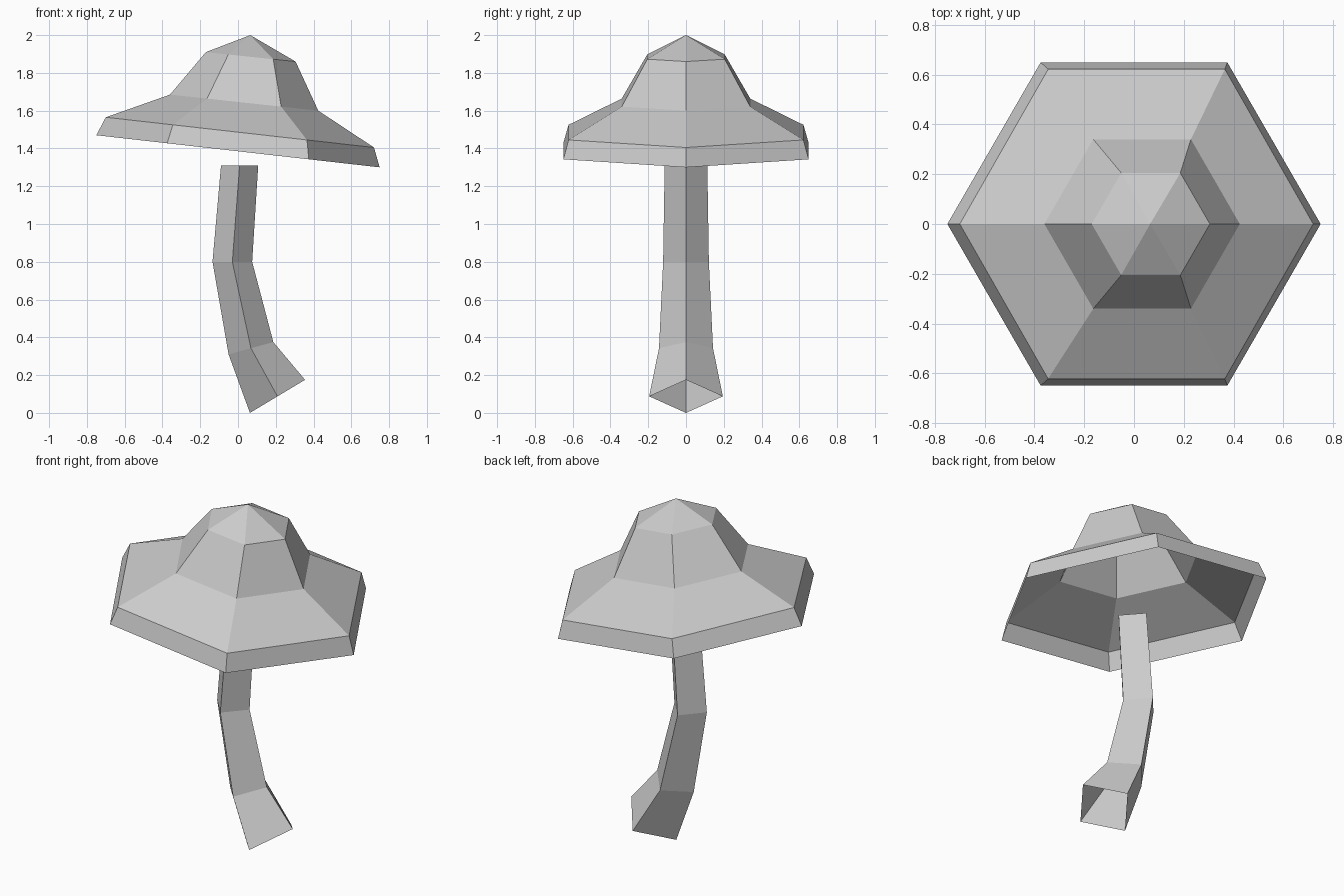
import bpy
import bmesh
from math import cos, sin, pi

cube = bpy.data.objects.get("Cube")
if cube:
    bpy.data.objects.remove(cube, do_unlink=True)

grey = bpy.data.materials.new("pale grey")
grey.use_nodes = True
colour = (0.6, 0.6, 0.6, 1.0)
grey.diffuse_color = colour
grey.node_tree.nodes["Principled BSDF"].inputs["Base Color"].default_value = colour


def tilted_ring(bm, sides, left, right, radius):
    """Polygon ring spanning two (x, z) ends, with its own radius along y."""
    mid_x, mid_z = (left[0] + right[0]) / 2, (left[1] + right[1]) / 2
    half_x, half_z = (right[0] - left[0]) / 2, (right[1] - left[1]) / 2
    angles = [2 * pi * i / sides for i in range(sides)]
    return [bm.verts.new((mid_x + half_x * cos(a), radius * sin(a), mid_z + half_z * cos(a)))
            for a in angles]


def shell(name, sides, sections, apex=None):
    """Open flat-shaded skin through rings listed bottom to top, with an optional tip."""
    bm = bmesh.new()
    rings = [tilted_ring(bm, sides, *section) for section in sections]
    for low, high in zip(rings, rings[1:]):
        for i in range(sides):
            j = (i + 1) % sides
            bm.faces.new((low[i], low[j], high[j], high[i]))
    if apex:
        tip = bm.verts.new(apex)
        for i in range(sides):
            bm.faces.new((rings[-1][i], rings[-1][(i + 1) % sides], tip))
    mesh = bpy.data.meshes.new(name)
    bm.to_mesh(mesh)
    bm.free()
    mesh.materials.append(grey)
    obj = bpy.data.objects.new(name, mesh)
    bpy.context.collection.objects.link(obj)
    return obj


# Hollow six-sided cap, leaning down towards the left
shell("mushroom_cap", 6, [
    ((-0.75, 1.47), (0.75, 1.30), 0.75),
    ((-0.70, 1.565), (0.72, 1.405), 0.718),
    ((-0.36, 1.685), (0.425, 1.60), 0.393),
    ((-0.17, 1.91), (0.305, 1.86), 0.237),
], apex=(0.065, 0, 2.0))

# Bent four-sided stem, open at the foot
shell("mushroom_stem", 4, [
    ((0.063, 0.0), (0.355, 0.175), 0.195),
    ((-0.05, 0.31), (0.187, 0.375), 0.143),
    ((-0.135, 0.80), (0.075, 0.80), 0.121),
    ((-0.09, 1.31), (0.107, 1.31), 0.113),
])
